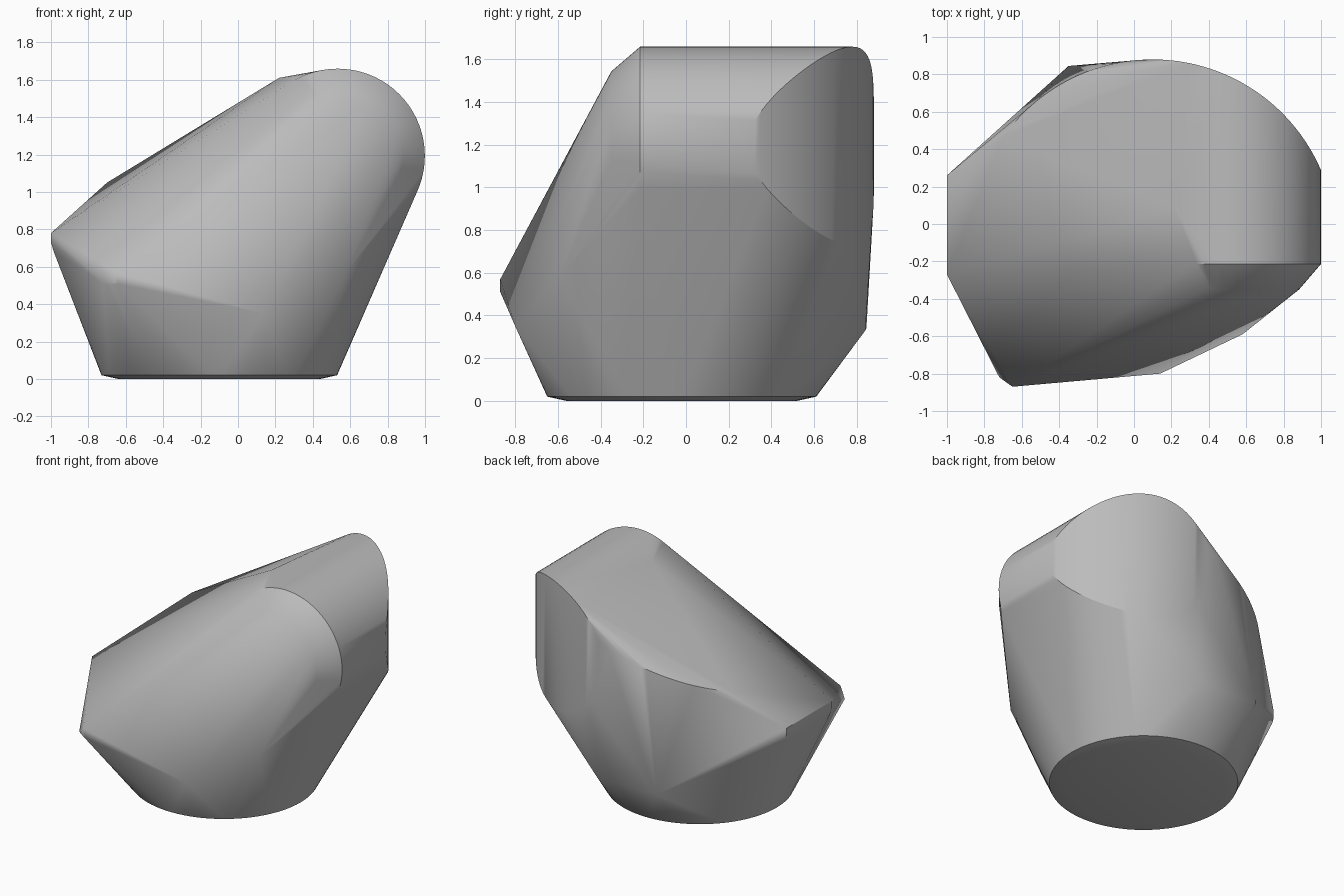
import bpy, bmesh, math

cube = bpy.data.objects.get("Cube")
if cube:
    bpy.data.objects.remove(cube, do_unlink=True)

# Plain grey material
GREY = (0.5, 0.5, 0.5, 1)
mat = bpy.data.materials.new("plain_grey")
mat.use_nodes = True
mat.diffuse_color = GREY
mat.node_tree.nodes["Principled BSDF"].inputs["Base Color"].default_value = GREY


def circle(n=72):
    return [(math.cos(2 * math.pi * i / n), math.sin(2 * math.pi * i / n)) for i in range(n)]


def back_wall(x):
    """Depth of the upright rounded back at a given x."""
    return -0.1 + math.sqrt(0.96 - (x - 0.1) ** 2)


points = []

# Round foot with a shallow bevel
for radius, z in ((0.54, 0), (0.63, 0.02)):
    points += [(-0.1 + radius * c, -0.02 + radius * s, z) for c, s in circle()]

# Barrel running front to back, chamfered in front, trimmed by the rounded back
cx, cz, r = 0.533, 1.193, 0.466
for c, s in circle():
    x = cx + r * c
    points.append((x, -0.215, cz + r * s))
    points.append((x, back_wall(x), cz + r * s))
    points.append((cx + 0.35 * c, -0.35, cz + 0.35 * s))

# Curved ridge along the back, falling towards the low end
for i in range(24):
    x = -0.7 + 0.8 * i / 23
    points.append((x, back_wall(x), 1.05 + 0.39 * (x + 0.7)))

# Low end, with softened edge
for y in (-0.27, 0.26):
    points += [(-1, y, 0.78), (-1, y, 0.73), (-0.985, y, 0.68)]

# Single corners: top, front and back
points += [
    (0.22, 0.08, 1.61),
    (-0.65, -0.87, 0.57), (-0.65, -0.87, 0.51), (-0.72, -0.82, 0.51),
    (0.14, -0.80, 0.35), (0.58, -0.59, 0.58),
    (-0.35, 0.845, 0.34), (0.13, 0.84, 0.33),
]

# Wrap everything in one convex skin
bm = bmesh.new()
for p in points:
    bm.verts.new(p)
hull = bmesh.ops.convex_hull(bm, input=bm.verts)
loose = {v for v in hull["geom_interior"] + hull["geom_unused"]
         if isinstance(v, bmesh.types.BMVert) and not v.link_faces}
bmesh.ops.delete(bm, geom=list(loose), context='VERTS')
bmesh.ops.dissolve_limit(bm, angle_limit=math.radians(0.5), verts=bm.verts, edges=bm.edges)
bmesh.ops.recalc_face_normals(bm, faces=bm.faces)
mesh = bpy.data.meshes.new("faceted_body")
bm.to_mesh(mesh)
bm.free()
mesh.materials.append(mat)
body = bpy.data.objects.new("faceted_body", mesh)
bpy.context.collection.objects.link(body)

bpy.ops.object.select_all(action='DESELECT')
body.select_set(True)
bpy.context.view_layer.objects.active = body
bpy.ops.object.shade_smooth_by_angle(angle=math.radians(30))
